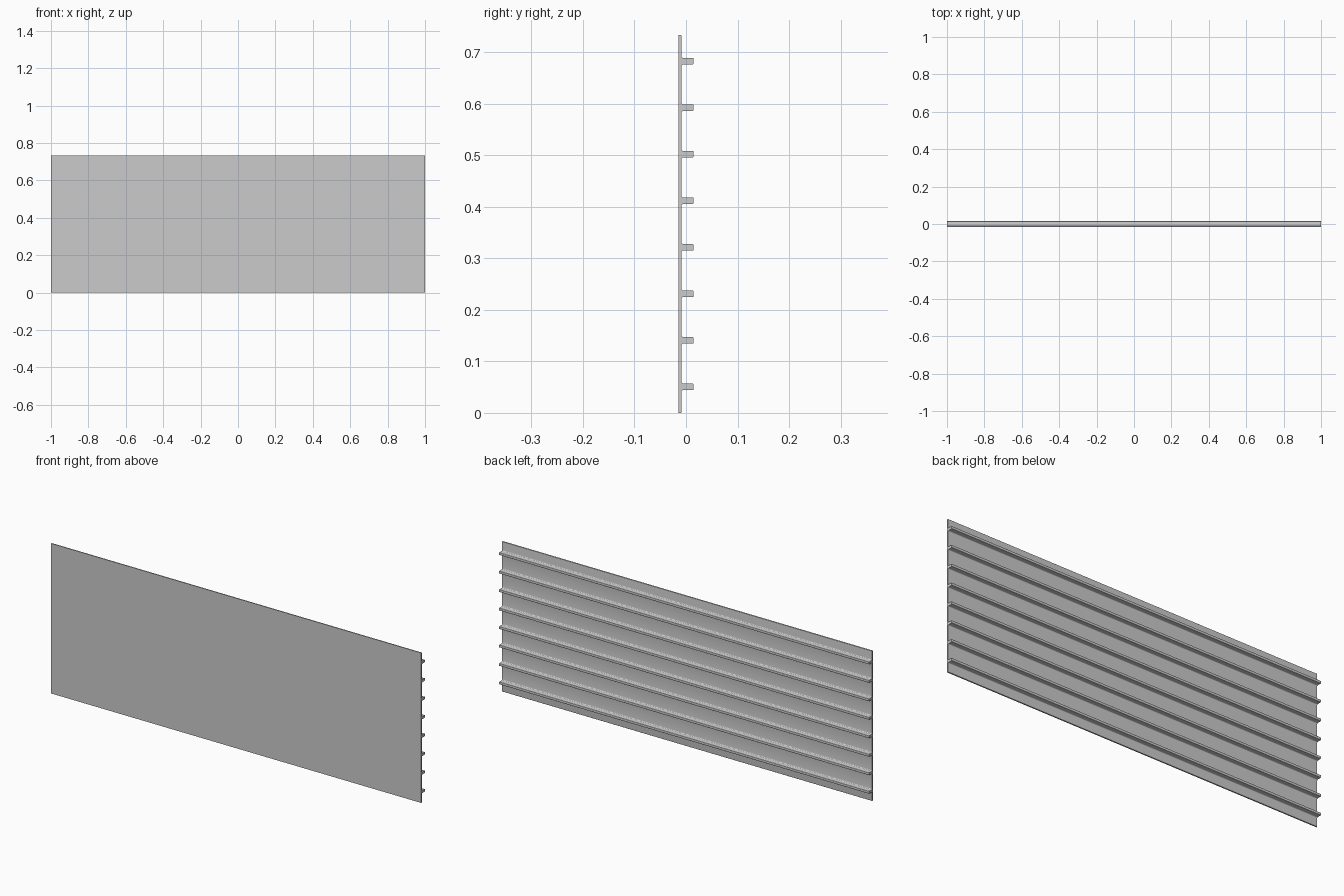
import bpy, bmesh, math

if "Cube" in bpy.data.objects:
    bpy.data.objects.remove(bpy.data.objects["Cube"])

LENGTH, HEIGHT = 2.0, 0.733
FRONT, BACK, TIP = -0.015, -0.0088, 0.0148
RIBS, FIRST, HALF = 8, 0.0505, 0.0062
FILLET, ROUND, EDGE = 0.004, 0.0018, 0.0015


def arc(cy, cz, r, start, end, steps=5):
    """Points on an arc in the y-z plane, angles in degrees."""
    return [(cy + r * math.cos(math.radians(start + (end - start) * i / steps)),
             cz + r * math.sin(math.radians(start + (end - start) * i / steps)))
            for i in range(steps + 1)]


# Cross-section: flat front, rounded back edges
profile = [(FRONT, 0.0)]
profile += arc(BACK - EDGE, EDGE, EDGE, -90, 0)

# Ribs with filleted roots and rounded tips
pitch = (HEIGHT - 2 * FIRST) / (RIBS - 1)
for i in range(RIBS):
    z = FIRST + i * pitch
    profile += arc(BACK + FILLET, z - HALF - FILLET, FILLET, 180, 90)
    profile += arc(TIP - ROUND, z - HALF + ROUND, ROUND, -90, 0)
    profile += arc(TIP - ROUND, z + HALF - ROUND, ROUND, 0, 90)
    profile += arc(BACK + FILLET, z + HALF + FILLET, FILLET, 270, 180)

profile += arc(BACK - EDGE, HEIGHT - EDGE, EDGE, 0, 90)
profile.append((FRONT, HEIGHT))

# Extrude the section along the panel length
bm = bmesh.new()
end = bm.faces.new([bm.verts.new((-LENGTH / 2, y, z)) for y, z in profile])
result = bmesh.ops.extrude_face_region(bm, geom=[end], use_keep_orig=True)
moved = [g for g in result["geom"] if isinstance(g, bmesh.types.BMVert)]
bmesh.ops.translate(bm, verts=moved, vec=(LENGTH, 0, 0))
bmesh.ops.recalc_face_normals(bm, faces=bm.faces)

mesh = bpy.data.meshes.new("ribbed_panel")
bm.to_mesh(mesh)
bm.free()
panel = bpy.data.objects.new("ribbed_panel", mesh)
bpy.context.collection.objects.link(panel)
bpy.context.view_layer.objects.active = panel
panel.select_set(True)
bpy.ops.object.shade_smooth_by_angle(angle=math.radians(30))
